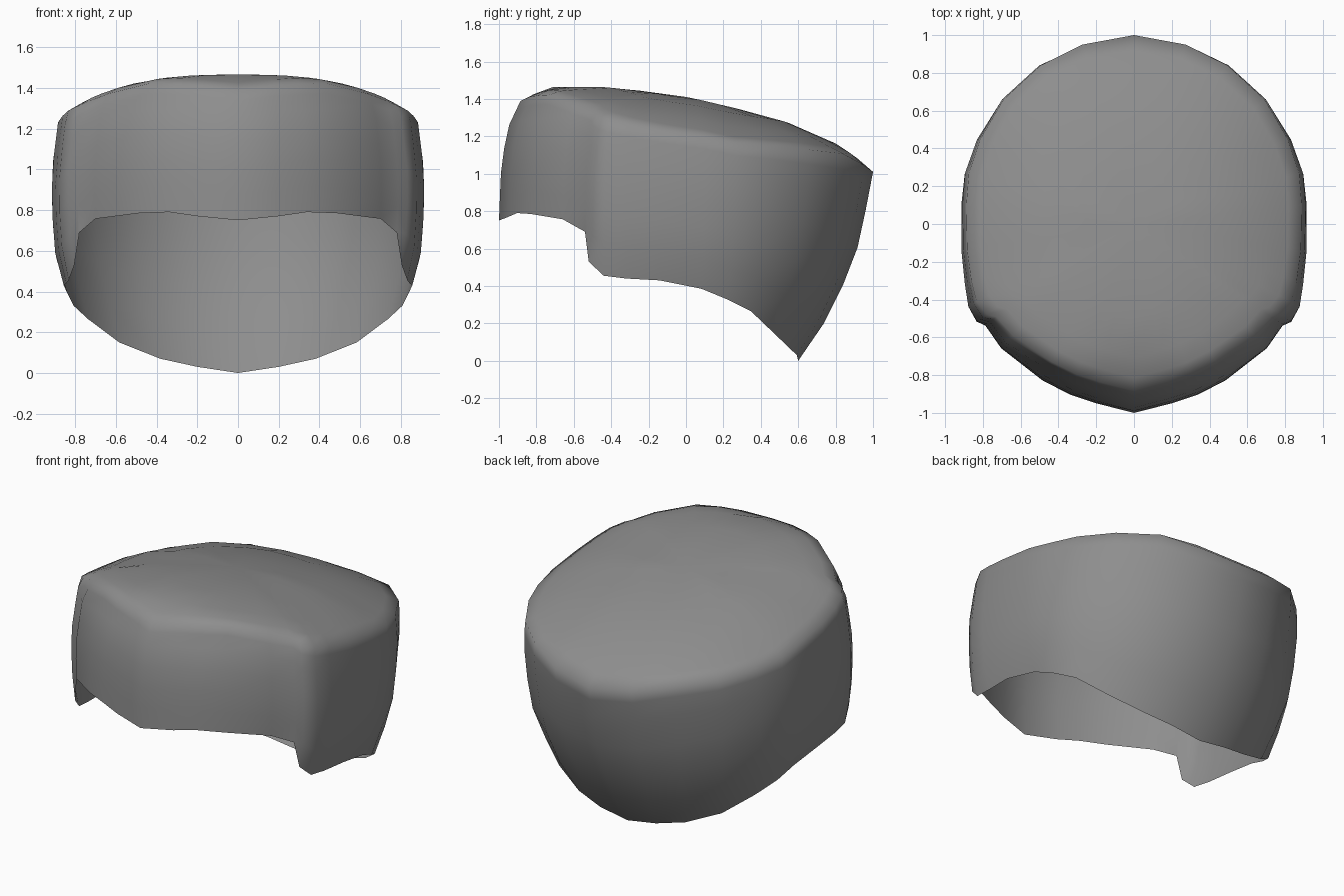
import bpy
import bmesh

default_cube = bpy.data.objects.get("Cube")
if default_cube:
    bpy.data.objects.remove(default_cube, do_unlink=True)

# Half outline from front to back: width factor, depth factor, height of the rim
HALF_OUTLINE = [
    (0, -1, .75), (.22, -.95, .77), (.37, -.905, .79), (.53, -.83, .785),
    (.77, -.66, .757), (.86, -.54, .69), (.91, -.52, .53), (.96, -.44, .455),
    (.98, -.32, .44), (1, -.14, .43), (1, .1, .385), (.98, .27, .33),
    (.91, .45, .265), (.77, .66, .15), (.55, .84, .07), (.3, .95, .03), (0, 1, 0)]

# Wall profiles: height against half width, front depth and back depth
WIDTH = [(0, .64), (.15, .757), (.265, .81), (.385, .835), (.45, .865),
         (.6, .9), (.83, .915), (1, .913), (1.26, .88), (1.4, .82)]
FRONT = [(.75, 1), (1, .99), (1.23, .96), (1.4, .88)]
BACK = [(0, .6), (.1, .68), (.24, .76), (.53, .9), (.75, .95), (1.01, 1)]

# Crown centre line: depth against height
CROWN = [(-.96, 1.23), (-.88, 1.4), (-.71, 1.465), (-.4, 1.465),
         (.08, 1.4), (.53, 1.28), (.85, 1.14), (1, 1.01)]


def sample(profile, t):
    """Straight-line interpolation along a profile, held at its ends."""
    if t <= profile[0][0]:
        return profile[0][1]
    for (a, va), (b, vb) in zip(profile, profile[1:]):
        if t <= b:
            return va + (vb - va) * (t - a) / (b - a)
    return profile[-1][1]


def crown_height(x, y):
    return sample(CROWN, y) - .2 * (abs(x) / .88) ** 2.8


def wall_point(column, level):
    u, v, rim = column
    edge = crown_height(.875 * u, v * (.885 if v < 0 else 1))
    z = rim + (edge - rim) * level
    depth = sample(FRONT if v < 0 else BACK, z)
    return u * sample(WIDTH, z), v * depth, z


def crown_point(column, scale):
    x, y, _ = wall_point(column, 1)
    x, y = x * scale, y * scale
    return x, y, crown_height(x, y)


# Full outline, mirrored across the middle
outline = HALF_OUTLINE + [(-u, v, z) for u, v, z in HALF_OUTLINE[-2:0:-1]]
count = len(outline)

# Open shell: wall rings, then crown rings, then the crown centre
bm = bmesh.new()
rings = [[bm.verts.new(wall_point(c, level)) for c in outline]
         for level in (0, .2, .4, .6, .8, .92, 1)]
rings += [[bm.verts.new(crown_point(c, scale)) for c in outline]
          for scale in (.92, .8, .55, .28)]
for low, high in zip(rings, rings[1:]):
    for i in range(count):
        j = (i + 1) % count
        bm.faces.new((low[i], low[j], high[j], high[i]))
centre = bm.verts.new((0, 0, crown_height(0, 0)))
for i in range(count):
    bm.faces.new((rings[-1][i], rings[-1][(i + 1) % count], centre))
for face in bm.faces:
    face.smooth = True

mesh = bpy.data.meshes.new("cap_shell")
bm.to_mesh(mesh)
bm.free()
cap = bpy.data.objects.new("cap_shell", mesh)
bpy.context.collection.objects.link(cap)

# Plain grey material
grey = bpy.data.materials.new("plain grey")
grey.use_nodes = True
colour = (.27, .27, .27, 1)
grey.diffuse_color = colour
for node in grey.node_tree.nodes:
    if node.type == 'BSDF_PRINCIPLED':
        node.inputs["Base Color"].default_value = colour
mesh.materials.append(grey)
